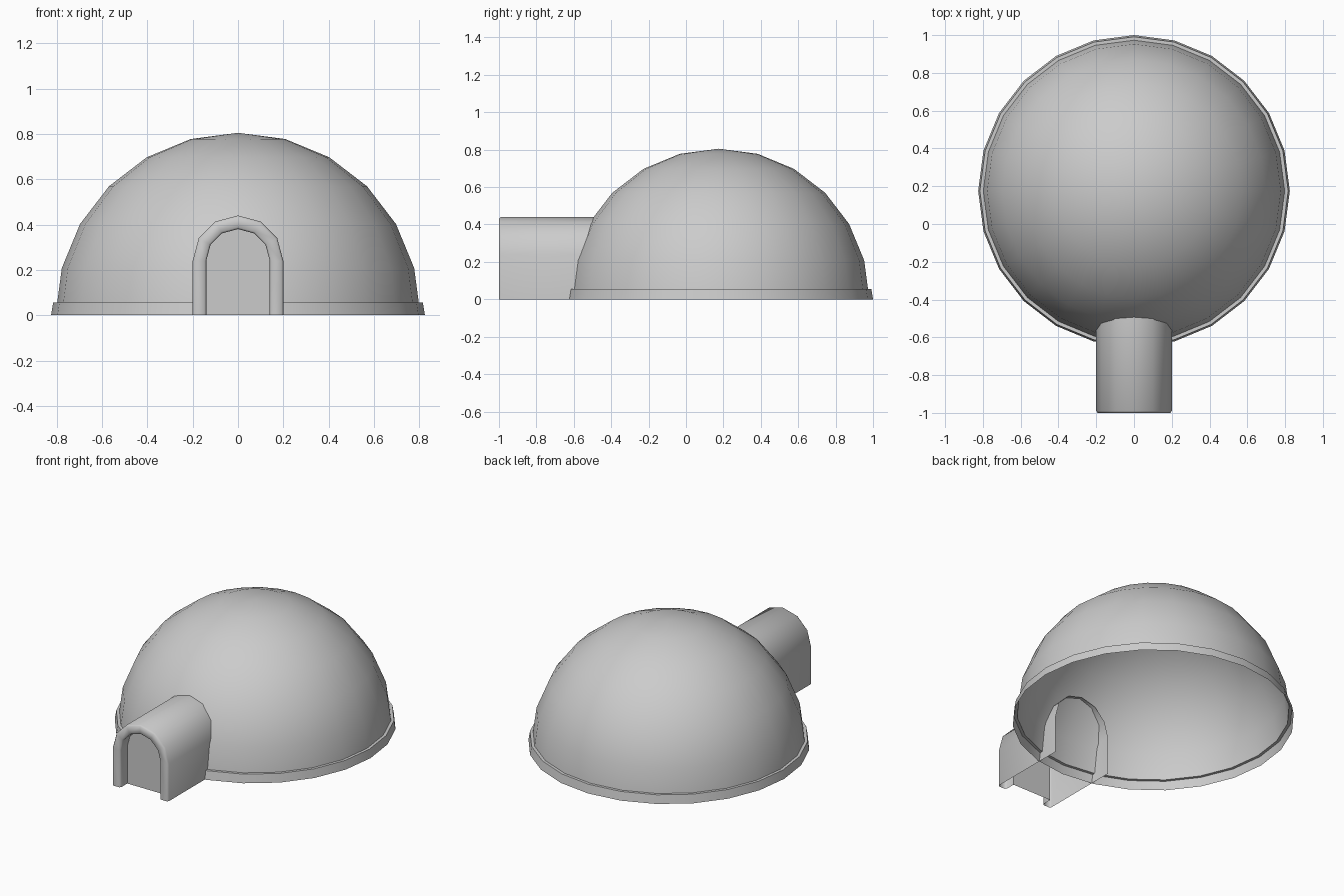
import bpy
import bmesh
from math import sin, cos, pi, radians

if "Cube" in bpy.data.objects:
    bpy.data.objects.remove(bpy.data.objects["Cube"])

CENTRE_Y = 0.175
SEGMENTS = 24


def make_material(name, colour):
    mat = bpy.data.materials.new(name)
    mat.use_nodes = True
    mat.diffuse_color = colour
    mat.node_tree.nodes["Principled BSDF"].inputs["Base Color"].default_value = colour
    return mat


grey = make_material("light grey", (0.6, 0.6, 0.6, 1))


def loft(name, rings, closed, cap=False, sharp_angle=40):
    """Skin a series of equal-length rings into a smooth-shaded surface."""
    bm = bmesh.new()
    loops = [[bm.verts.new(p) for p in ring] for ring in rings]
    for a, b in zip(loops, loops[1:]):
        count = len(a)
        for i in range(count if closed else count - 1):
            j = (i + 1) % count
            bm.faces.new((a[i], a[j], b[j], b[i]))
    if cap:
        bm.faces.new(loops[-1])
    bmesh.ops.remove_doubles(bm, verts=bm.verts, dist=1e-5)
    bmesh.ops.recalc_face_normals(bm, faces=bm.faces)
    mesh = bpy.data.meshes.new(name)
    bm.to_mesh(mesh)
    bm.free()
    mesh.materials.append(grey)
    obj = bpy.data.objects.new(name, mesh)
    bpy.context.collection.objects.link(obj)
    bpy.ops.object.select_all(action="DESELECT")
    obj.select_set(True)
    bpy.context.view_layer.objects.active = obj
    bpy.ops.object.shade_smooth_by_angle(angle=radians(sharp_angle))
    return obj


def circle(radius, z):
    steps = [2 * pi * i / SEGMENTS for i in range(SEGMENTS)]
    return [(radius * cos(t), CENTRE_Y + radius * sin(t), z) for t in steps]


def arch(half_width, y):
    """Doorway outline: straight jambs with a six-sided round top."""
    spring = 0.24
    top = [(half_width * cos(i * pi / 6), y, spring + half_width * sin(i * pi / 6))
           for i in range(7)]
    return [(half_width, y, 0)] + top + [(-half_width, y, 0)]


# Hollow dome shell with a flared skirt and a narrow ledge at its foot
DOME_RADIUS = 0.805
dome_rings = [circle(0.825, 0), circle(0.816, 0.055), circle(0.798, 0.055)]
for step in range(1, 7):
    angle = step * pi / 12
    dome_rings.append(circle(DOME_RADIUS * cos(angle), DOME_RADIUS * sin(angle)))
loft("dome", dome_rings, closed=True)

# Entrance tunnel, open behind and below, with a softened front frame
tunnel_rings = [arch(0.2, -0.475), arch(0.2, -0.99), arch(0.192, -1),
                arch(0.148, -1), arch(0.14, -0.99), arch(0.14, -0.93)]
loft("entrance_tunnel", tunnel_rings, closed=False, sharp_angle=60)

# Recessed door panel
loft("door_panel", [arch(0.14, -0.93)], closed=False, cap=True)
